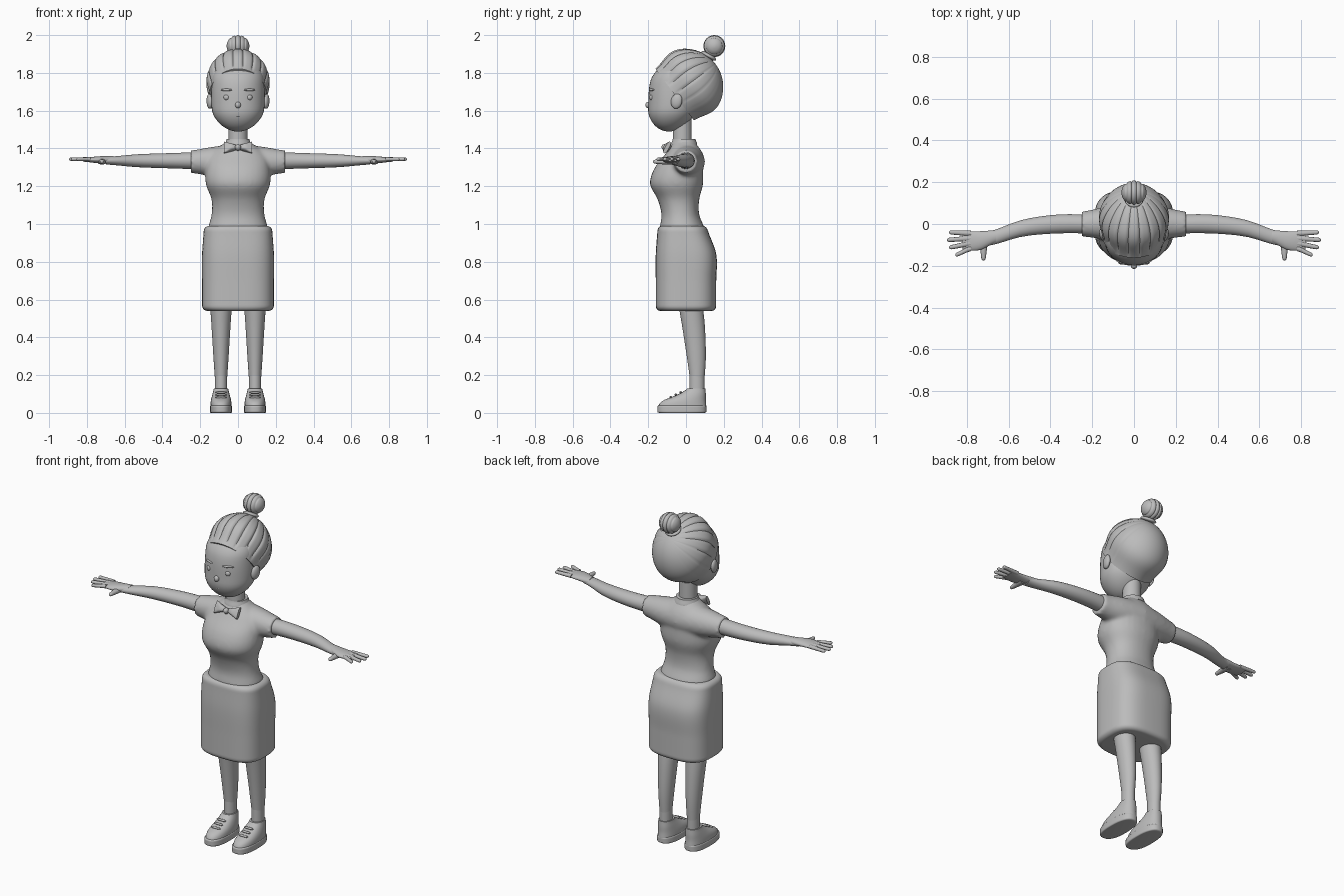
import bpy, bmesh
from math import sin, cos, pi, sqrt, copysign
from mathutils import Matrix

cube = bpy.data.objects.get("Cube")
if cube:
    bpy.data.objects.remove(cube)

grey = (.5, .5, .5, 1)
material = bpy.data.materials.new("plain grey")
material.use_nodes = True
material.diffuse_color = grey
material.node_tree.nodes["Principled BSDF"].inputs["Base Color"].default_value = grey


def finish(name, bm, mirror=False):
    """Turn a bmesh into a smooth shaded object, optionally mirrored across the middle."""
    bmesh.ops.recalc_face_normals(bm, faces=bm.faces)
    mesh = bpy.data.meshes.new(name)
    bm.to_mesh(mesh)
    bm.free()
    mesh.materials.append(material)
    part = bpy.data.objects.new(name, mesh)
    bpy.context.collection.objects.link(part)
    bpy.ops.object.select_all(action='DESELECT')
    bpy.context.view_layer.objects.active = part
    part.select_set(True)
    bpy.ops.object.shade_smooth_by_angle(angle=pi / 4)
    if mirror:
        part.modifiers.new("mirror", 'MIRROR')
    return part


def sample(values, t):
    """Read a constant, or a smooth curve through evenly spaced values."""
    if not isinstance(values, list):
        return values
    last = len(values) - 1
    index = min(int(t * last), last - 1)
    f = t * last - index
    before, start = values[max(index - 1, 0)], values[index]
    end, after = values[index + 1], values[min(index + 2, last)]
    slope_in, slope_out = (end - before) / 2, (after - start) / 2
    rise = end - start
    return start + f * (slope_in + f * (3 * rise - 2 * slope_in - slope_out
                                        + f * (slope_in + slope_out - 2 * rise)))


def add_loft(bm, axis, span, centre, radii, power=2, caps=(0, 0), tip=.02, relief=None, sides=32, steps=16):
    """Sweep a superellipse along an axis, rounding each end over its share of the length."""
    rings = []
    for step in range(steps + 1):
        t = (1 - cos(pi * step / steps)) / 2
        along = span[0] + (span[1] - span[0]) * t
        reach = min([1] + [end / cap for end, cap in zip((t, 1 - t), caps) if cap])
        scale = tip + (1 - tip) * sqrt(max(0, 1 - (1 - reach) ** 2))
        ring = []
        for side in range(sides):
            angle = 2 * pi * side / sides
            size = scale * (relief(angle, t) if relief else 1)
            u, v = [sample(c, t) + size * sample(r, t) * copysign(abs(wave) ** (2 / power), wave)
                    for c, r, wave in zip(centre, radii, (cos(angle), sin(angle)))]
            place = {'x': (along, u, v), 'y': (u, along, v), 'z': (u, v, along)}[axis]
            ring.append(bm.verts.new(place))
        rings.append(ring)
    for low, high in zip(rings, rings[1:]):
        for side in range(sides):
            bm.faces.new((low[side - 1], low[side], high[side], high[side - 1]))
    bm.faces.new(rings[0])
    bm.faces.new(rings[-1])


def loft(name, axis, span, centre, radii, mirror=False, **shape):
    bm = bmesh.new()
    add_loft(bm, axis, span, centre, radii, **shape)
    return finish(name, bm, mirror)


def ball(name, place, size, tilt=0, turn=0, mirror=False):
    """An ellipsoid, tilted about x and turned about z."""
    bm = bmesh.new()
    matrix = (Matrix.Translation(place) @ Matrix.Rotation(turn, 4, 'Z')
              @ Matrix.Rotation(tilt, 4, 'X') @ Matrix.Diagonal((*size, 1)))
    bmesh.ops.create_uvsphere(bm, u_segments=24, v_segments=16, radius=1, matrix=matrix)
    return finish(name, bm, mirror)


# Shirt: torso and sleeves fused into one smooth skin
bm = bmesh.new()
add_loft(bm, 'z', (.97, 1.45), (0, [-.02, -.03, -.04, -.05, -.04, -.01, -.01]),
         ([.16, .14, .14, .17, .17, .15, .05], [.12, .1, .11, .14, .13, .1, .05]), power=2.2, steps=40)
for side in (1, -1):
    add_loft(bm, 'x', (0, side * .25), ([.01, 0], 1.33), ([.09, .08, .06], [.09, .08, .06]))
shirt = finish("shirt", bm)
fuse = shirt.modifiers.new("fuse", 'REMESH')
fuse.mode = 'VOXEL'
fuse.voxel_size = .01
fuse.use_smooth_shade = True
soften = shirt.modifiers.new("soften", 'SMOOTH')
soften.iterations = 6

# Skirt
loft("skirt", 'z', (.54, .99), (0, [0, 0, 0, -.02]), ([.19, .19, .19, .18], [.16, .16, .16, .13]),
     power=3, caps=(.06, .06), tip=.85, sides=48, steps=40)

# Neck, collar and head
loft("neck", 'z', (1.4, 1.56), (0, -.02), (.05, .05))
loft("collar", 'z', (1.42, 1.45), (0, -.01), ([.07, .06], [.07, .06]))
loft("head", 'z', (1.49, 1.88), (0, [-.09, -.07, -.06, -.04]), ([.12, .14, .14, .13], [.11, .13, .13, .1]),
     power=2.1, caps=(.3, .3), sides=40, steps=32)

# Face details
ball("nose", (0, -.2, 1.63), (.015, .015, .017))
ball("eye", (.06, -.18, 1.67), (.016, .014, .016), mirror=True)
ball("eyebrow", (.06, -.18, 1.71), (.033, .01, .007), turn=.4, mirror=True)
ball("ear", (.15, -.05, 1.65), (.016, .03, .04), tilt=-.2, turn=-.2, mirror=True)
for lip, height, width in (("upper_lip", 1.58, .03), ("lower_lip", 1.57, .02)):
    ball(lip, (0, -.185, height), (width, .01, .006))


def strands(angle, t):
    """Combed grooves that fade out below the back of the head."""
    fade = max(0, min(1, .7 - sin(angle))) * min(1, 6 * t)
    return 1 - .05 * fade * (1 - abs(sin(9 * angle))) ** 3


# Swept back hair: a dome along a tilted axis
hair = loft("hair", 'z', (0, .27), (0, 0), ([.15, .175, .175], [.17, .2, .2]),
            caps=(0, .75), relief=strands, sides=144, steps=24)
hair.data.transform(Matrix.Translation((0, -.06, 1.685)) @ Matrix.Rotation(-.93, 4, 'X'))

# Bun rolled around a sideways axis, with a tie below it
loft("hair_bun", 'x', (-.06, .06), (.15, 1.942), (.058, .058), caps=(.5, .5),
     relief=lambda angle, t: 1 - .1 * cos(5 * pi * t) ** 8, steps=60)
ball("hair_tie", (0, .12, 1.89), (.045, .045, .014), tilt=-.5)

# Bow tie
lean = Matrix.Translation((0, -.1, 1.405)) @ Matrix.Rotation(-.5, 4, 'X')
bow = loft("bow_tie_wing", 'x', (0, .075), (0, 0), ([.01, .02, .01], [.01, .02, .034]), power=3, mirror=True)
bow.data.transform(lean)
ball("bow_tie_knot", (0, -.11, 1.405), (.016, .02, .017), tilt=-.5)

# Arms
loft("arm", 'x', (.2, .7), ([0, 0, -.02, -.07], 1.335), ([.045, .045, .04, .034], [.045, .04, .034, .02]),
     mirror=True)

# Hands: palm, four fingers and a thumb
loft("palm", 'x', (.66, .82), ([-.06, -.08, -.08], 1.34), ([.03, .045, .045], [.02, .018, .01]), mirror=True)
bm = bmesh.new()
for finger in range(4):
    knuckle, tip_y = -.045 - .024 * finger, -.04 - .036 * finger
    tip_x = .895 - .01 * (finger - 1) ** 2
    add_loft(bm, 'x', (.78, tip_x), ([knuckle, tip_y], 1.343), ([.013, .01], [.011, .009]),
             caps=(0, .1), sides=12)
finish("fingers", bm, mirror=True)
loft("thumb", 'y', (-.07, -.175), (.72, 1.33), ([.024, .016, .01], [.016, .014, .01]),
     caps=(0, .12), sides=16, mirror=True)

# Legs and socks
loft("leg", 'z', (.13, .62), (.09, [.06, .055, .04, .02]), ([.03, .04, .05, .06], [.035, .05, .06, .065]),
     mirror=True)
loft("sock", 'z', (.08, .2), (.09, .058), (.033, .04), mirror=True)

# Shoes
loft("shoe_sole", 'z', (0, .04), (.09, -.022), (.058, .13), power=2.5, caps=(.2, .2), tip=.9, mirror=True)
loft("shoe_upper", 'z', (.03, .13), (.09, [-.02, -.01, .03, .055]),
     ([.056, .054, .046, .038], [.128, .115, .075, .048]), power=2.3, mirror=True)
bm = bmesh.new()
for row in range(3):
    slope = .026 * row
    add_loft(bm, 'x', (.06, .12), (slope - .08, slope / 2 + .083), (.007, .006), caps=(.3, .3), sides=12)
finish("shoe_laces", bm, mirror=True)
